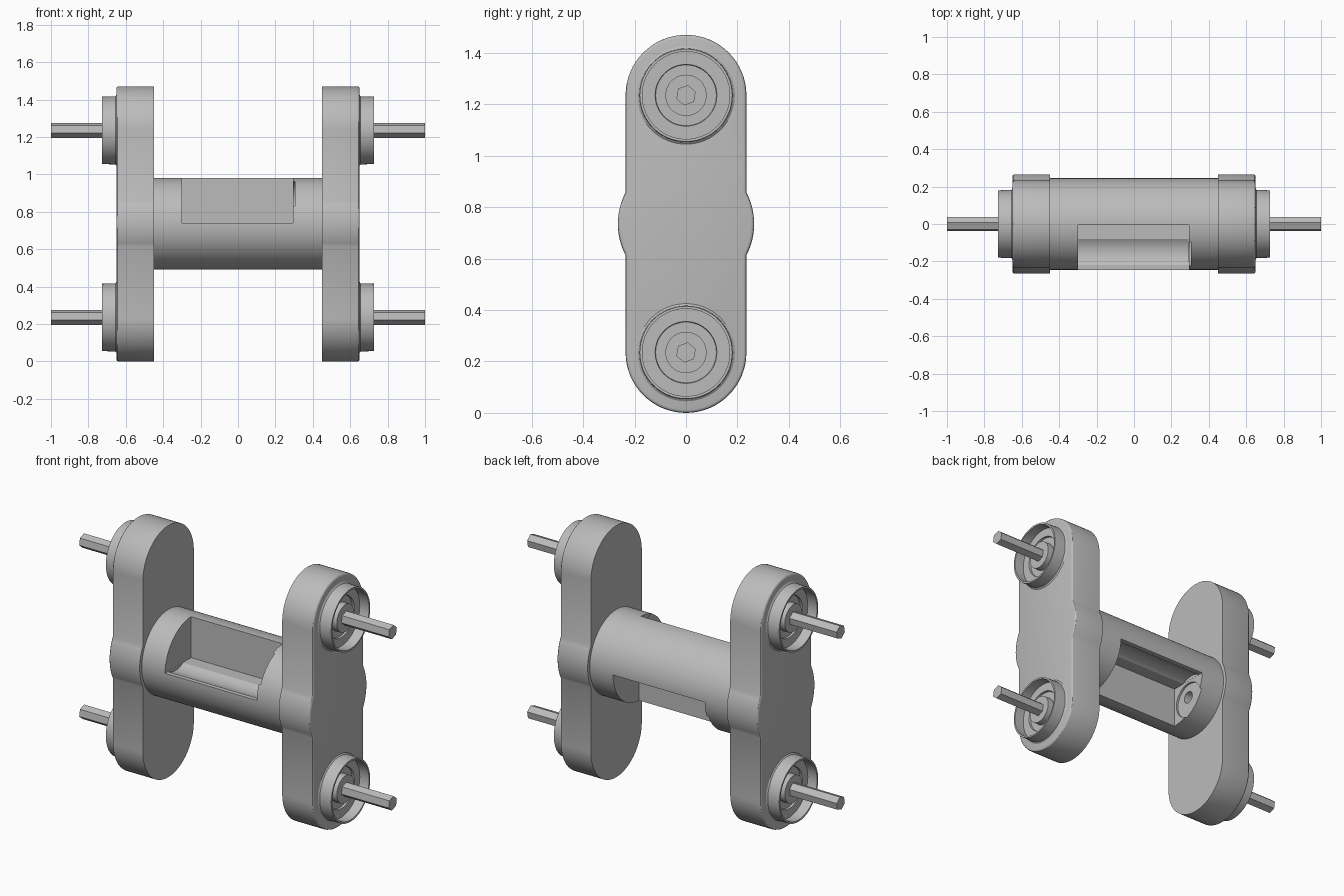
import bpy, bmesh, math
from mathutils import Matrix, Vector

cube = bpy.data.objects.get("Cube")
if cube:
    bpy.data.objects.remove(cube, do_unlink=True)

MID = 0.735          # height of the central tube axis
SHAFT_Z = (0.235, 1.235)

grey = bpy.data.materials.new("plain_grey")
grey.use_nodes = True
grey.diffuse_color = (0.5, 0.5, 0.5, 1)
grey.node_tree.nodes["Principled BSDF"].inputs["Base Color"].default_value = (0.5, 0.5, 0.5, 1)


def add_object(name, bm, smooth=True):
    bmesh.ops.recalc_face_normals(bm, faces=bm.faces)
    mesh = bpy.data.meshes.new(name)
    bm.to_mesh(mesh)
    bm.free()
    mesh.materials.append(grey)
    obj = bpy.data.objects.new(name, mesh)
    bpy.context.collection.objects.link(obj)
    if smooth:
        shade(obj)
    return obj


def shade(obj):
    bpy.ops.object.select_all(action='DESELECT')
    obj.select_set(True)
    bpy.context.view_layer.objects.active = obj
    bpy.ops.object.shade_smooth_by_angle(angle=math.radians(30))


def rod(name, x0, x1, y, z, radius, sides=64, turn=0.0, smooth=True):
    """Cylinder or prism lying along x."""
    bm = bmesh.new()
    place = (Matrix.Translation(((x0 + x1) / 2, y, z)) @ Matrix.Rotation(turn, 4, 'X')
             @ Matrix.Rotation(math.pi / 2, 4, 'Y'))
    bmesh.ops.create_cone(bm, cap_ends=True, segments=sides, radius1=radius,
                          radius2=radius, depth=abs(x1 - x0), matrix=place)
    return add_object(name, bm, smooth)


def box(name, lo, hi):
    bm = bmesh.new()
    lo, hi = Vector(lo), Vector(hi)
    size = Matrix.Diagonal([abs(c) for c in hi - lo]).to_4x4()
    bmesh.ops.create_cube(bm, size=1, matrix=Matrix.Translation((lo + hi) / 2) @ size)
    return add_object(name, bm, False)


def carve(target, cutter):
    cutter.hide_render = True
    mod = target.modifiers.new("cut", 'BOOLEAN')
    mod.operation, mod.solver, mod.object = 'DIFFERENCE', 'EXACT', cutter
    bpy.ops.object.select_all(action='DESELECT')
    bpy.context.view_layer.objects.active = target
    target.select_set(True)
    bpy.ops.object.modifier_apply(modifier=mod.name)
    bpy.data.objects.remove(cutter, do_unlink=True)


# Side plate outline: rounded ends with a round bulge at mid height
def plate_outline():
    r, bulge, steps = 0.235, 0.265, 32
    a = math.acos(r / bulge)
    half = [(r * math.cos(math.pi * i / steps), SHAFT_Z[1] + r * math.sin(math.pi * i / steps))
            for i in range(steps + 1)]
    left = [(-bulge * math.cos(a - 2 * a * i / 12), MID + bulge * math.sin(a - 2 * a * i / 12))
            for i in range(13)]
    upper = half + left
    return upper + [(-y, 2 * MID - z) for y, z in upper]


def side_plate(name, s):
    bm = bmesh.new()
    inner = [bm.verts.new((s * 0.45, y, z)) for y, z in plate_outline()]
    face = bm.faces.new(inner)
    out = bmesh.ops.extrude_face_region(bm, geom=[face], use_keep_orig=True)["geom"]
    moved = [g for g in out if isinstance(g, bmesh.types.BMVert)]
    bmesh.ops.translate(bm, verts=moved, vec=(s * 0.2, 0, 0))
    bmesh.ops.recalc_face_normals(bm, faces=bm.faces)
    rim = [e for e in bm.edges if all(abs(v.co.x) > 0.64 for v in e.verts)]
    bmesh.ops.bevel(bm, geom=rim, offset=0.012, segments=3, profile=0.5, affect='EDGES')
    return add_object(name, bm)


# Bearing cup: turned profile of (distance from centre plane, radius)
CUP = [(0.64, 0.19), (0.65, 0.19), (0.656, 0.182), (0.728, 0.18), (0.728, 0.17),
       (0.668, 0.17), (0.668, 0.12), (0.656, 0.118), (0.656, 0.08), (0.695, 0.08),
       (0.695, 0.03)]


def bearing_cup(name, s, z):
    bm = bmesh.new()
    pts = [bm.verts.new((s * x, 0, z + r)) for x, r in CUP]
    edges = [bm.edges.new(pair) for pair in zip(pts, pts[1:])]
    bmesh.ops.spin(bm, geom=pts + edges, cent=(0, 0, z), axis=(1, 0, 0),
                   angle=math.tau, steps=64, use_merge=True)
    bmesh.ops.remove_doubles(bm, verts=bm.verts, dist=1e-5)
    obj = add_object(name, bm)
    # Make the open surface face away from the plate
    probe = max(obj.data.polygons, key=lambda p: Vector(p.center.yz - Vector((0, z))).length
                - (0 if abs(p.normal.x) < 0.3 else 1))
    if probe.normal.yz.dot(probe.center.yz - Vector((0, z))) < 0:
        obj.data.flip_normals()
    return obj


for side, s in (("left", 1), ("right", -1)):
    side_plate(side + "_side_plate", s)
    for level, z in zip(("lower", "upper"), SHAFT_Z):
        bearing_cup(f"{side}_{level}_bearing_cup", s, z)
        rod(f"{side}_{level}_hex_shaft", s * 0.64, s, 0, z, 0.04, 6,
            math.radians(80), smooth=False)

# Central tube with two opposed quarter bays
tube = rod("central_tube", -0.45, 0.45, 0, MID, 0.245, 96)
for s in (1, -1):
    carve(tube, box("bay_cutter", (-0.3 * s, -0.005 * s, MID + 0.005 * s),
                    (0.293 * s, -0.4 * s, MID + 0.4 * s)))
    # Rounded trough in the bay floor
    carve(tube, rod("trough_cutter", -0.299 * s, 0.292 * s, -0.15 * s, MID + 0.115 * s, 0.13))
    # Shallow motor seat and shaft hole in one end wall
    carve(tube, rod("seat_cutter", 0.2 * s, 0.305 * s, -0.125 * s, MID + 0.125 * s, 0.105))
    carve(tube, rod("hole_cutter", 0.2 * s, 0.43 * s, -0.11 * s, MID + 0.1 * s, 0.035, 32))
shade(tube)
